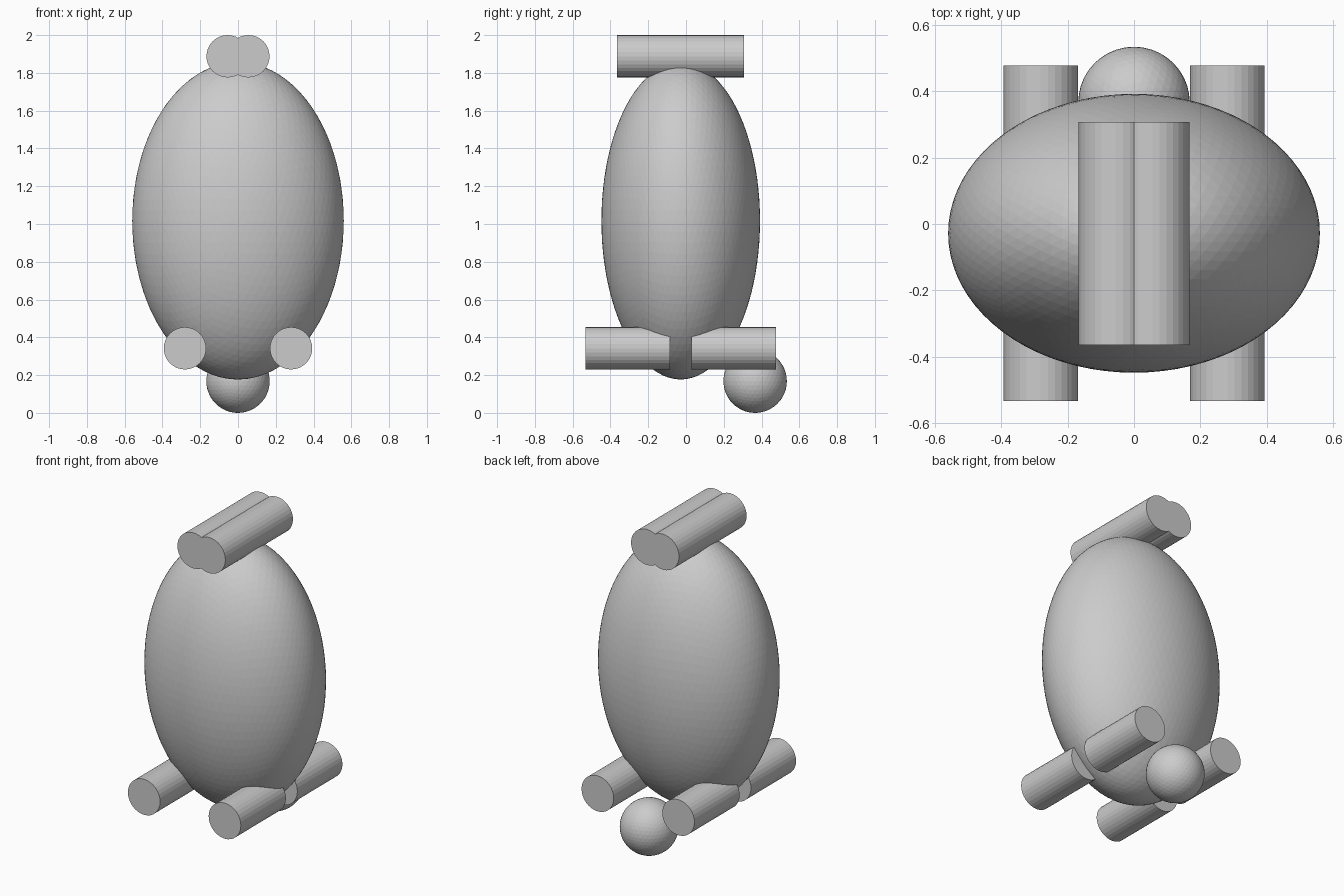
import bpy
from math import radians

if "Cube" in bpy.data.objects:
    bpy.data.objects.remove(bpy.data.objects["Cube"])

MID_Y = -0.028   # body centre line in depth
R = 0.112        # radius of ears and legs


def ellipsoid(name, center, radii, detail):
    bpy.ops.mesh.primitive_ico_sphere_add(subdivisions=detail, radius=1, location=center)
    ob = bpy.context.object
    ob.name = name
    ob.scale = radii
    bpy.ops.object.transform_apply(location=False, rotation=False, scale=True)
    return ob


def rod(name, center, length):
    # cylinder lying along y
    bpy.ops.mesh.primitive_cylinder_add(vertices=32, radius=R, depth=length,
                                        location=center, rotation=(radians(90), 0, 0))
    ob = bpy.context.object
    ob.name = name
    bpy.ops.object.transform_apply(location=False, rotation=True, scale=False)
    return ob


# egg-shaped body and round tail
ellipsoid("body", (0, MID_Y, 1.017), (0.56, 0.42, 0.84), 5)
ellipsoid("tail", (0, 0.366, 0.168), (0.168, 0.168, 0.168), 4)

# mirrored pairs: overlapping ears on top, front and back legs below
for side, s in (("left", -1), ("right", 1)):
    rod(f"ear_{side}", (s * 0.055, MID_Y, 1.888), 0.672)
    rod(f"front_leg_{side}", (s * 0.281, MID_Y - 0.281, 0.342), 0.448)
    rod(f"back_leg_{side}", (s * 0.281, MID_Y + 0.281, 0.342), 0.448)
